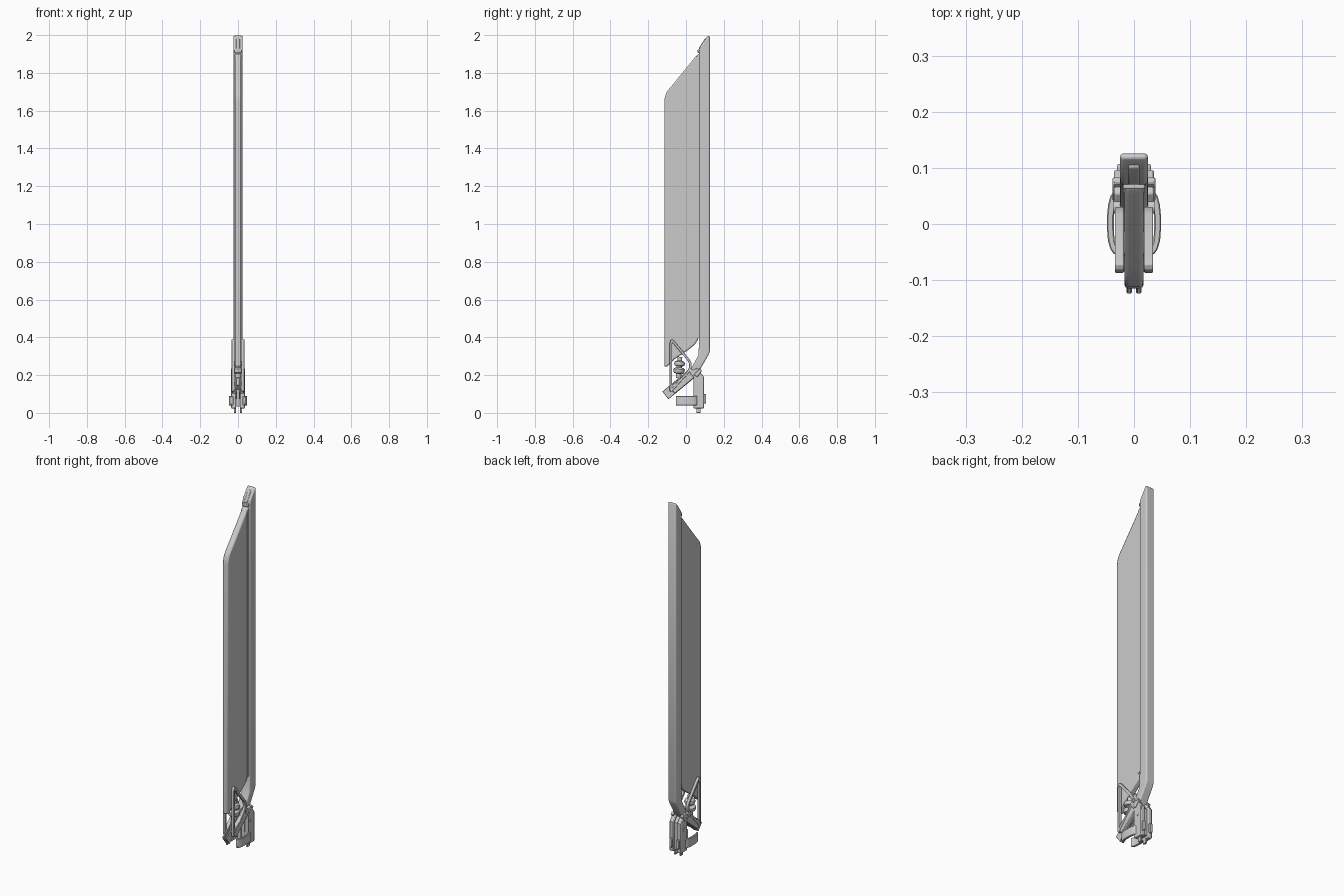
import bpy, bmesh, math
from mathutils import Vector, Matrix

if "Cube" in bpy.data.objects:
    bpy.data.objects.remove(bpy.data.objects["Cube"])


def finish(name, bm, bevel=0, segs=2, mirror=False):
    bmesh.ops.recalc_face_normals(bm, faces=bm.faces)
    me = bpy.data.meshes.new(name)
    bm.to_mesh(me)
    bm.free()
    ob = bpy.data.objects.new(name, me)
    bpy.context.collection.objects.link(ob)
    if mirror:
        ob.modifiers.new("mirror", 'MIRROR').use_mirror_merge = False
    if bevel:
        b = ob.modifiers.new("bevel", 'BEVEL')
        b.width, b.segments, b.limit_method = bevel, segs, 'ANGLE'
        b.angle_limit = math.radians(40)
    bpy.ops.object.select_all(action='DESELECT')
    bpy.context.view_layer.objects.active = ob
    ob.select_set(True)
    bpy.ops.object.shade_smooth_by_angle(angle=math.radians(35))
    return ob


def prism(name, pts, x0, x1, bevel=0, segs=2, mirror=False, rim=0):
    """Extrude a (y, z) side profile from x0 to x1; rim > 0 leaves an open frame."""
    bm = bmesh.new()
    f = bm.faces.new([bm.verts.new((x0, y, z)) for y, z in pts])
    if rim:
        bm.normal_update()
        bmesh.ops.inset_individual(bm, faces=[f], thickness=rim, use_even_offset=True)
        bmesh.ops.delete(bm, geom=[f], context='FACES')
    r = bmesh.ops.extrude_face_region(bm, geom=bm.faces[:])
    vs = [v for v in r['geom'] if isinstance(v, bmesh.types.BMVert)]
    bmesh.ops.translate(bm, verts=vs, vec=(x1 - x0, 0, 0))
    return finish(name, bm, bevel, segs, mirror)


def box(name, lo, hi, bevel=0, mirror=False):
    return prism(name, [(lo[1], lo[2]), (hi[1], lo[2]), (hi[1], hi[2]), (lo[1], hi[2])],
                 lo[0], hi[0], bevel, 2, mirror)


def lathe(name, prof, loc, tilt=0, sides=24):
    """Spin an (r, z) profile round the z axis."""
    bm = bmesh.new()
    vs = [bm.verts.new((r, 0, z)) for r, z in prof]
    es = [bm.edges.new(p) for p in zip(vs, vs[1:])]
    bmesh.ops.spin(bm, geom=vs + es, axis=(0, 0, 1), cent=(0, 0, 0),
                   angle=2 * math.pi, steps=sides)
    bmesh.ops.remove_doubles(bm, verts=bm.verts, dist=1e-5)
    bm.transform(Matrix.Translation(loc) @ Matrix.Rotation(tilt, 4, 'X'))
    return finish(name, bm)


# Long flat panel with sloped top and curved lower cut
panel = [(-.115, .245), (-.115, 1.645), (-.112, 1.67), (-.104, 1.695), (-.09, 1.715),
         (-.075, 1.732), (.052, 1.888), (.066, 1.902), (.085, 1.902), (.085, .41),
         (.068, .41), (.062, .385), (.045, .36), (.01, .332), (-.06, .285),
         (-.085, .262), (-.097, .245)]
prism("blade_panel", panel, -.017, .017, .007, 2)

# Thickened cheek where the panel meets the spine
prism("panel_root_strip", [(.055, .39), (.055, 1.885), (.075, 1.9), (.075, .4)], -.0195, .0195)

# Spine: slanted tip, straight back, cranked lower neck
spine = [(.07, .40), (.07, 1.925), (.078, 1.945), (.113, 1.993), (.121, 2.0), (.126, 1.99),
         (.126, .325), (.118, .305), (.066, .215), (.035, .18), (.015, .21), (.035, .25),
         (.066, .305)]
prism("spine", spine, -.025, .025, .012, 3)

# Tip catch on the slanted end
prism("tip_catch", [(.07, 1.905), (.07, 1.935), (.1, 1.982), (.112, 1.982), (.112, 1.905)],
      -.010, .010, .003)
box("tip_collar", (-.02, .062, 1.905), (.02, .09, 1.925), .003)

# Tilted lower bar: core and two tines
bar = [(-.125, .113), (.025, .238), (.05, .19), (-.093, .072)]
prism("bar_tines", bar, .004, .013, .002, 1, True)
prism("bar_core", [(-.07, .148), (.025, .226), (.046, .194), (-.045, .122)], -.012, .012)
prism("bar_side_plate", [(-.086, .138), (.02, .226), (.046, .19), (-.06, .102)],
      .011, .032, .003, 2, True)

# Triangular guard frames on both sides
guard = [(-.087, .115), (-.087, .365), (-.082, .385), (-.072, .39), (-.06, .378),
         (.018, .285), (.03, .262), (.03, .238), (.015, .212), (-.075, .112)]
prism("guard_frame", guard, .018, .034, .003, 2, True, rim=.013)

# Stacked knob between panel and bar
lathe("knob", [(0, -.05), (.014, -.05), (.014, -.028), (.026, -.024), (.03, -.016),
               (.03, -.004), (.024, .002), (.015, .005), (.015, .012), (.026, .016),
               (.029, .026), (.026, .036), (.012, .042), (.012, .062), (0, .062)],
      (0, -.036, .235), math.radians(-4))

# Base bracket: outer cheeks, recessed core, back ridge and pins
cheek = [(.04, .024), (.04, .19), (.02, .212), (.055, .238), (.065, .23), (.096, .19), (.096, .024)]
prism("bracket_cheek", cheek, .011, .036, .004, 2, True)
prism("bracket_core", [(.048, .035), (.048, .2), (.06, .215), (.086, .185), (.086, .035)],
      -.012, .012)
box("bracket_back_ridge", (.014, .09, .05), (.03, .107, .1), .003, True)
box("bracket_pin", (.011, .055, 0), (.021, .077, .03), .002, True)
prism("bracket_latch", [(.04, .2), (.072, .236), (.084, .222), (.06, .19)],
      .022, .038, .002, 1, True)

# Curved grip shells flanking the base
bm = bmesh.new()
arc = [(.036, -.054), (.042, -.045), (.0465, -.03), (.048, -.01), (.048, .015),
       (.046, .035), (.042, .05), (.036, .058)]
loop = arc + [(x - .012, y) for x, y in reversed(arc)]
face = bm.faces.new([bm.verts.new((x, y, .04)) for x, y in loop])
r = bmesh.ops.extrude_face_region(bm, geom=[face])
bmesh.ops.translate(bm, vec=(0, 0, .05),
                    verts=[v for v in r['geom'] if isinstance(v, bmesh.types.BMVert)])
finish("grip_shell", bm, .002, 1, True)

# Cross bolts through the bracket
for i, (y, z) in enumerate([(.067, .15), (.03, .222)]):
    bm = bmesh.new()
    bmesh.ops.create_cone(bm, cap_ends=True, segments=20, radius1=.011, radius2=.011, depth=.074,
                          matrix=Matrix.Translation((0, y, z)) @ Matrix.Rotation(math.pi / 2, 4, 'Y'))
    finish(f"cross_bolt_{i + 1}", bm)
